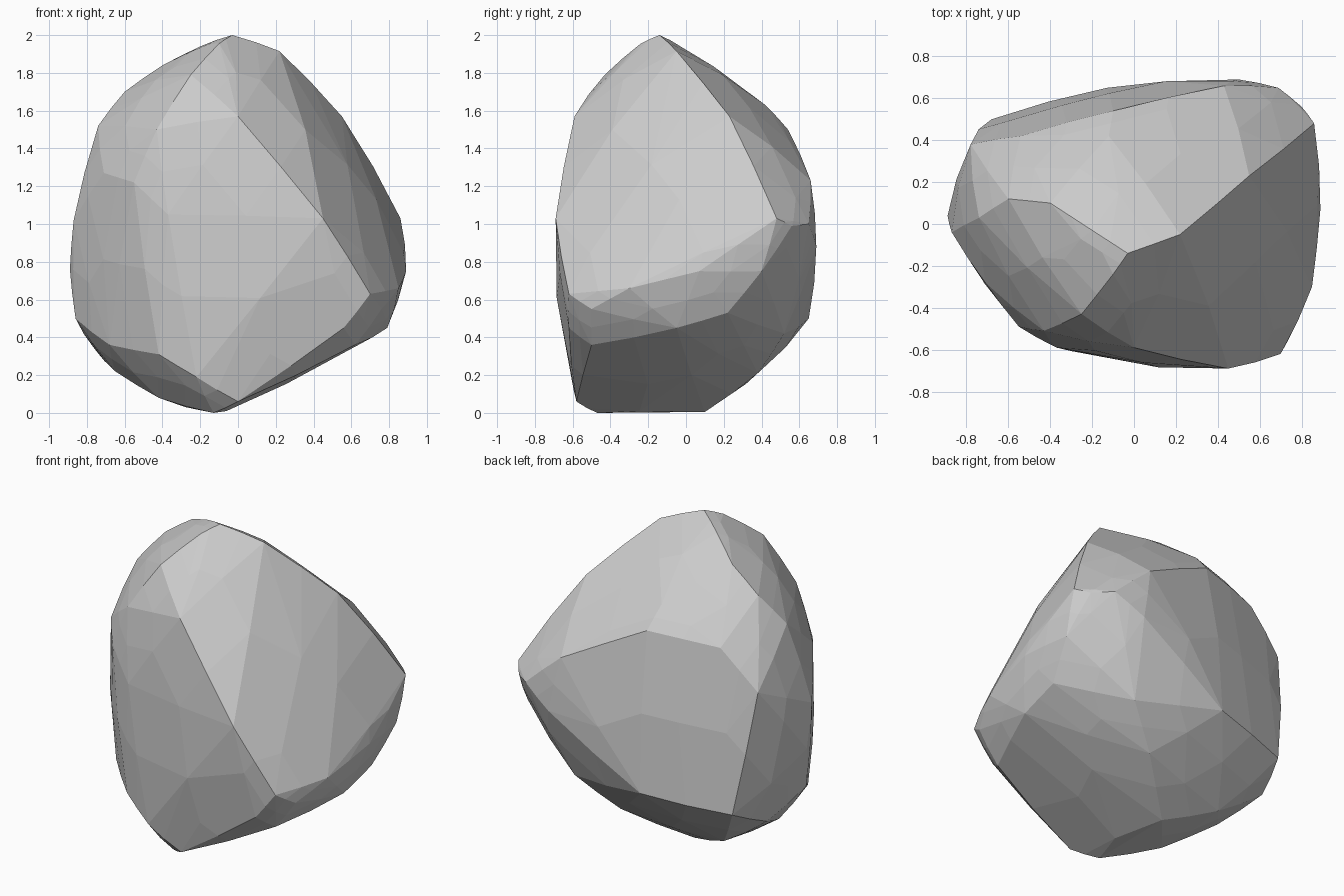
import bpy, bmesh, math

if "Cube" in bpy.data.objects:
    bpy.data.objects.remove(bpy.data.objects["Cube"])

# Boulder corners, grouped by the ridge they lie on
crest = [(-.03, -.14, 2), (.22, -.05, 1.915), (.55, .23, 1.57), (.86, .48, 1.03),
         (-.1, -.24, 1.955), (-.25, -.43, 1.79), (-.2, -.03, 1.94), (-.4, .1, 1.84),
         (-.6, .12, 1.7), (-.74, .03, 1.52)]
front_edge = [(0, -.59, 1.57), (.45, -.69, 1.03), (.7, -.62, .63), (.56, -.62, .45),
              (0, -.58, .06), (-.22, -.6, .19), (-.37, -.59, 1.05), (-.43, -.51, 1.5)]
left_edge = [(-.71, -.28, 1.27), (-.55, -.49, 1.22), (-.87, -.04, 1.02), (-.89, .04, .76),
             (-.86, .0, .5), (-.68, -.27, .36), (-.42, -.53, .31)]
back_edge = [(-.78, .38, 1.22), (-.54, .42, 1.46), (-.1, .54, 1.5), (-.12, .42, 1.63),
             (.43, .66, 1.23), (.69, .65, 1), (.5, .69, .88), (-.13, .65, .5),
             (-.68, .5, .45), (.8, .56, .99)]
right_edge = [(.76, -.5, .55), (.89, .07, .75), (.62, -.5, .36), (.79, -.05, .45),
              (.8, .22, .53), (.85, .4, .75), (.85, -.3, .66)]
underside = [(.43, .52, .42), (.2, .38, .21), (-.13, -.47, 0), (-.13, .1, .005),
             (-.42, -.25, .08), (-.44, .24, .12), (-.65, -.02, .22), (-.76, .26, .34)]
ROUNDING = 0.3   # 0 = straight facets, 1 = fully round


def convex_skin(points):
    bm = bmesh.new()
    for p in points:
        bm.verts.new(p)
    bmesh.ops.convex_hull(bm, input=bm.verts[:])
    loose = [v for v in bm.verts if not v.link_faces]
    bmesh.ops.delete(bm, geom=loose, context='VERTS')
    bmesh.ops.recalc_face_normals(bm, faces=bm.faces[:])
    bm.normal_update()
    return bm


# Rough block first, then swell its edges a little for a water-worn look
points = crest + front_edge + left_edge + back_edge + right_edge + underside
rough = convex_skin(points)
worn = [v.co.copy() for v in rough.verts]
for e in rough.edges:
    a, b = e.verts
    swell = (b.normal - a.normal).dot(b.co - a.co) / 8 * ROUNDING
    p = (a.co + b.co) / 2 + (a.normal + b.normal).normalized() * max(swell, 0)
    p.z = min(max(p.z, 0), 2)
    worn.append(p)
rough.free()
bm = convex_skin(worn)

# Merge near-flat triangles into broad facets
bmesh.ops.dissolve_limit(bm, angle_limit=math.radians(2),
                         verts=bm.verts[:], edges=bm.edges[:])

mesh = bpy.data.meshes.new("boulder")
bm.to_mesh(mesh)
bm.free()
boulder = bpy.data.objects.new("boulder", mesh)
bpy.context.collection.objects.link(boulder)
